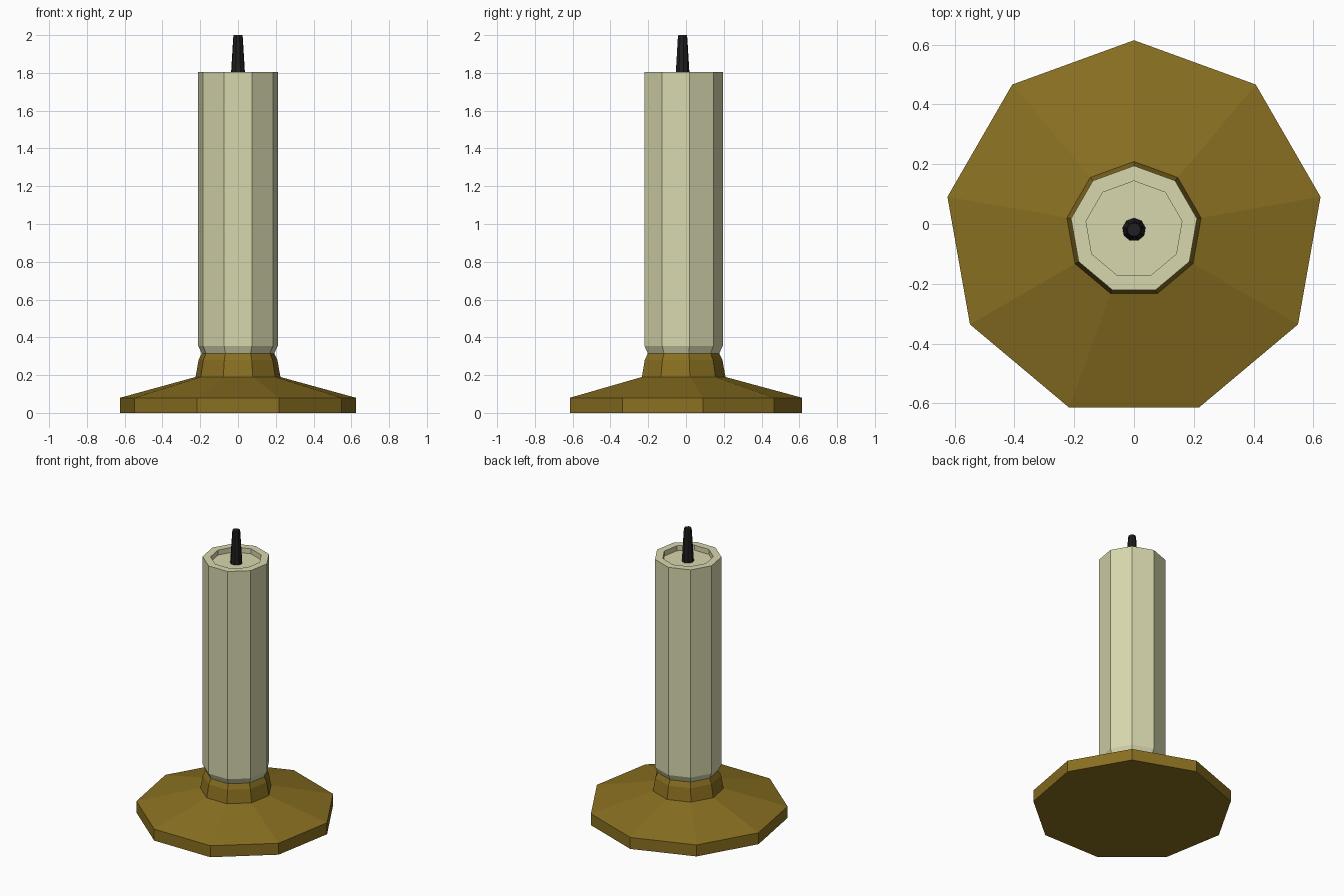
import bpy, bmesh, math

if "Cube" in bpy.data.objects:
    bpy.data.objects.remove(bpy.data.objects["Cube"])

SIDES = 9
CY = -0.019  # axis offset so the nine-sided base is centred on its bounds


def material(name, rgb):
    m = bpy.data.materials.new(name)
    m.diffuse_color = (*rgb, 1)
    m.use_nodes = True
    m.node_tree.nodes["Principled BSDF"].inputs["Base Color"].default_value = m.diffuse_color
    return m


def lathe(name, profile, mat, cap_bottom=False, cap_top=False):
    """Stack nine-sided rings from (radius, z) pairs, flat shaded."""
    bm = bmesh.new()
    rings = []
    for r, z in profile:
        ring = []
        for i in range(SIDES):
            a = math.pi / 2 + 2 * math.pi * i / SIDES
            ring.append(bm.verts.new((r * math.cos(a), r * math.sin(a), z)))
        rings.append(ring)
    for lo, hi in zip(rings, rings[1:]):
        for i in range(SIDES):
            j = (i + 1) % SIDES
            bm.faces.new((lo[i], lo[j], hi[j], hi[i]))
    if cap_bottom:
        bm.faces.new(rings[0][::-1])
    if cap_top:
        bm.faces.new(rings[-1])
    me = bpy.data.meshes.new(name)
    bm.to_mesh(me)
    bm.free()
    me.materials.append(mat)
    ob = bpy.data.objects.new(name, me)
    ob.location.y = CY
    bpy.context.collection.objects.link(ob)
    return ob


brass = material("brass", (0.25, 0.16, 0.015))
wax = material("wax", (0.68, 0.68, 0.42))
char = material("charred", (0.015, 0.013, 0.013))

# Holder: wide sloped foot and collar
lathe("holder", [(0.634, 0), (0.634, 0.08), (0.228, 0.19), (0.212, 0.28), (0.195, 0.315)],
      brass, cap_bottom=True)

# Candle: chamfered foot, straight body, rim and recessed top
lathe("candle", [(0.195, 0.315), (0.214, 0.355), (0.214, 1.805), (0.163, 1.805), (0.163, 1.77)],
      wax, cap_top=True)

# Wick: tapered, standing in the recess
lathe("wick", [(0.039, 1.77), (0.026, 1.985), (0.023, 2.0)], char, cap_top=True)
